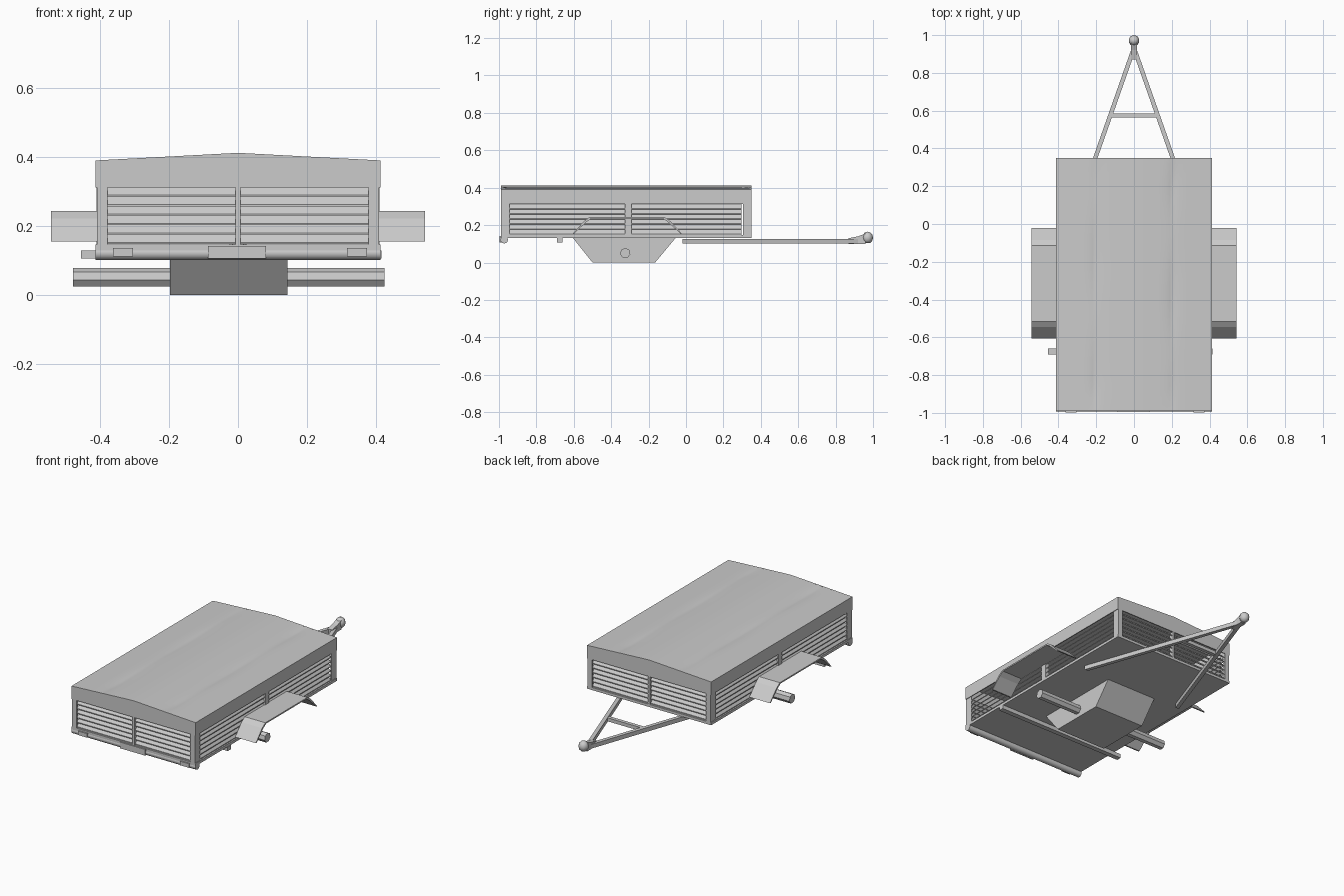
import bpy, bmesh, math
from mathutils import Vector

cube = bpy.data.objects.get("Cube")
if cube:
    bpy.data.objects.remove(cube, do_unlink=True)

grey = bpy.data.materials.new("plain_grey")
grey.use_nodes = True
grey.diffuse_color = (0.6, 0.6, 0.6, 1)
grey.node_tree.nodes["Principled BSDF"].inputs["Base Color"].default_value = (0.6, 0.6, 0.6, 1)


def finish(name, bm, smooth=False):
    bmesh.ops.recalc_face_normals(bm, faces=bm.faces)
    mesh = bpy.data.meshes.new(name)
    bm.to_mesh(mesh)
    bm.free()
    mesh.materials.append(grey)
    obj = bpy.data.objects.new(name, mesh)
    bpy.context.collection.objects.link(obj)
    if smooth:
        bpy.ops.object.select_all(action='DESELECT')
        obj.select_set(True)
        bpy.context.view_layer.objects.active = obj
        bpy.ops.object.shade_smooth_by_angle(angle=math.radians(40))
    return obj


def add_prism(bm, profile, lo, hi, axis):
    """Extrude a (side, z) profile along x or y."""
    def place(t, p):
        return (t, p[0], p[1]) if axis == 'x' else (p[0], t, p[1])
    a = [bm.verts.new(place(lo, p)) for p in profile]
    b = [bm.verts.new(place(hi, p)) for p in profile]
    bm.faces.new(a)
    bm.faces.new(b[::-1])
    for i in range(len(a)):
        j = (i + 1) % len(a)
        bm.faces.new((a[i], b[i], b[j], a[j]))


def prism(name, profile, lo, hi, axis):
    bm = bmesh.new()
    add_prism(bm, profile, lo, hi, axis)
    return finish(name, bm)


def box(name, x0, x1, y0, y1, z0, z1):
    return prism(name, [(y0, z0), (y1, z0), (y1, z1), (y0, z1)], x0, x1, 'x')


def rod(name, p, q, radius, sides):
    p, q = Vector(p), Vector(q)
    bm = bmesh.new()
    bmesh.ops.create_cone(bm, cap_ends=True, segments=sides, radius1=radius,
                          radius2=radius, depth=(q - p).length)
    turn = (q - p).to_track_quat('Z', 'Y').to_matrix()
    bmesh.ops.rotate(bm, verts=bm.verts, matrix=turn)
    bmesh.ops.translate(bm, verts=bm.verts, vec=(p + q) / 2)
    return finish(name, bm, sides > 6)


W, FRONT, BACK = 0.412, -0.99, 0.35
EAVE, RIDGE, SILL, RAIL = 0.39, 0.412, 0.135, 0.312
T = 0.006

# Floor
box("floor", -W, W, FRONT, BACK, 0.13, 0.146)

# Canvas roof with two soft creases that fade at the ends
columns = [0, .07, .13, .17, .19, .205, .22, .24, .28, .34, W]
columns = [-x for x in columns[:0:-1]] + columns
rows = 20
bm = bmesh.new()
grid = []
for r in range(rows + 1):
    t = r / rows
    line = []
    for x in columns:
        z = RIDGE - (RIDGE - EAVE) * abs(x) / W
        depth = 0.006 + 0.003 * math.sin(t * 13 + (2 if x > 0 else 0))
        fade = min(1, 12 * t, 12 * (1 - t))
        z -= depth * fade * math.exp(-((abs(x) - 0.205) / 0.02) ** 2)
        line.append(bm.verts.new((x, FRONT + (BACK - FRONT) * t, z)))
    grid.append(line)
for a, b in zip(grid, grid[1:]):
    for i in range(len(columns) - 1):
        bm.faces.new((a[i], a[i + 1], b[i + 1], b[i]))
finish("canvas_roof", bm, True)

# Upper band around the body
gable = [(-W, RAIL), (W, RAIL), (W, EAVE), (0, RIDGE), (-W, EAVE)]
prism("front_gable", gable, FRONT, FRONT + T, 'y')
prism("back_gable", gable, BACK - T, BACK, 'y')
for s, side in ((1, "left"), (-1, "right")):
    x0, x1 = sorted((s * W, s * (W - T)))
    box(side + "_upper_band", x0, x1, FRONT, BACK, RAIL, EAVE)

# Corner posts, each an angle of two thin plates, and the middle posts
for s, side in ((1, "left"), (-1, "right")):
    for y, d, end in ((FRONT, 1, "front"), (BACK, -1, "back")):
        o, i, m = s * (W - .004), s * (W - .034), s * (W - .01)
        profile = [(o, y), (i, y), (i, y + d * T), (m, y + d * T),
                   (m, y + d * .045), (o, y + d * .045)]
        bm = bmesh.new()
        low = [bm.verts.new((px, py, SILL)) for px, py in profile]
        cap = bm.faces.new(low)
        top = bmesh.ops.extrude_face_region(bm, geom=[cap])
        up = [v for v in top["geom"] if isinstance(v, bmesh.types.BMVert)]
        bmesh.ops.translate(bm, verts=up, vec=(0, 0, RAIL - SILL))
        finish(end + "_" + side + "_post", bm)
    x0, x1 = sorted((s * (W - .002), s * (W - .03)))
    box(side + "_middle_post", x0, x1, -.327, -.291, SILL, RAIL)
box("front_middle_post", -.007, .007, FRONT, FRONT + .03, SILL, RAIL)
box("back_middle_post", -.007, .007, BACK - .03, BACK, SILL, RAIL)


# Slanted slats filling the open bays
def louvres(name, face, inward, bays, axis):
    bm = bmesh.new()
    step = (RAIL - .148) / 6
    outer, inner = face + inward * .006, face + inward * .026
    for k in range(6):
        z = .148 + k * step
        slat = [(outer, z), (inner, z + step - .004),
                (inner, z + step), (outer, z + .005)]
        for lo, hi in bays:
            add_prism(bm, slat, lo, hi, axis)
    finish(name, bm)


end_bays = [(-.38, -.007), (.007, .38)]
side_bays = [(-.947, -.327), (-.291, .298)]
louvres("front_slats", FRONT, 1, end_bays, 'x')
louvres("back_slats", BACK, -1, end_bays, 'x')
louvres("left_slats", W, -1, side_bays, 'y')
louvres("right_slats", -W, 1, side_bays, 'y')

# Mudguards: a bent sheet
arch = [(-.605, .155), (-.545, .222), (-.515, .243),
        (-.115, .243), (-.085, .222), (-.022, .155)]
inside = [(y + (.008 if y < -.3 else -.008), z - (.008 if z > .2 else 0))
          for y, z in reversed(arch)]
for s, side in ((1, "left"), (-1, "right")):
    lo, hi = sorted((s * .405, s * .542))
    prism(side + "_mudguard", arch + inside, lo, hi, 'x')

# Underside: tank, axle, cross rod
prism("under_tank", [(-.605, .132), (-.5, 0), (-.165, 0), (-.055, .132)],
      -.197, .143, 'x')
rod("axle", (-.478, -.325, .05), (.424, -.325, .05), .028, 7)
box("cross_bar", -.455, .415, -.69, -.66, .106, .13)

# Rear bumper, lamps and plate on the front face
rod("bumper", (-W, -.972, .122), (W, -.972, .122), .02, 12)
for x0, side in ((.315, "left"), (-.362, "right")):
    box(side + "_lamp", x0, x0 + .058, -.998, -.97, .112, .136)
box("number_plate", -.087, .081, -.996, -.985, .106, .143)


# A-shaped drawbar
def arm(s):
    w, z0, z1 = .012, .102, .127
    bm = bmesh.new()
    add_prism(bm, [(-w, z0), (w, z0), (w, z1), (-w, z1)], -.02, .92, 'y')
    for v in bm.verts:
        v.co.x += s * (.335 if v.co.y < 0 else .004)
    return finish(("left" if s > 0 else "right") + "_drawbar_arm", bm)


arm(1)
arm(-1)
box("drawbar_brace", -.12, .12, .563, .585, .104, .125)

# Hitch
prism("hitch_neck", [(.87, .1), (.96, .1), (.96, .155), (.92, .14), (.87, .13)],
      -.016, .016, 'x')
bm = bmesh.new()
bmesh.ops.create_uvsphere(bm, u_segments=10, v_segments=6, radius=.029)
for v in bm.verts:
    v.co.z = max(v.co.z * 1.1, -.03) + .133
    v.co.y += .971
finish("hitch_head", bm, True)
